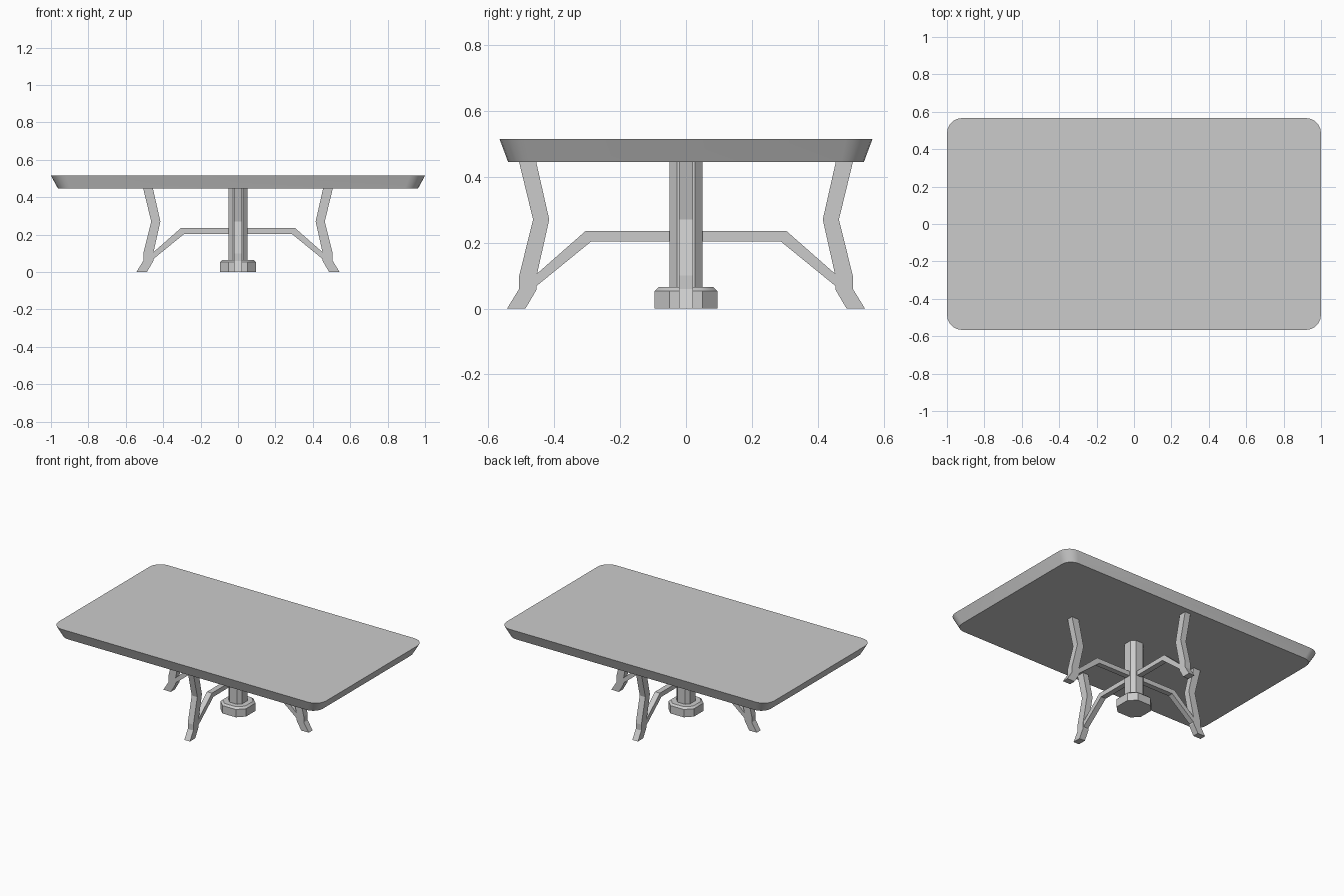
import bpy, bmesh, math

if "Cube" in bpy.data.objects:
    bpy.data.objects.remove(bpy.data.objects["Cube"])


def loft(name, rings, smooth=True):
    """Closed solid through a stack of rings with equal point counts."""
    bm = bmesh.new()
    vs = [[bm.verts.new(p) for p in r] for r in rings]
    n = len(vs[0])
    for a, b in zip(vs, vs[1:]):
        for i in range(n):
            j = (i + 1) % n
            bm.faces.new((a[i], a[j], b[j], b[i]))
    bm.faces.new(vs[0][::-1])
    bm.faces.new(vs[-1])
    bmesh.ops.recalc_face_normals(bm, faces=bm.faces)
    me = bpy.data.meshes.new(name)
    bm.to_mesh(me)
    bm.free()
    ob = bpy.data.objects.new(name, me)
    bpy.context.collection.objects.link(ob)
    if smooth:
        bpy.ops.object.select_all(action='DESELECT')
        ob.select_set(True)
        bpy.context.view_layer.objects.active = ob
        bpy.ops.object.shade_smooth_by_angle(angle=math.radians(35))
    return ob


def rounded_rect(hx, hy, r, z, seg=5):
    pts = []
    for k, (sx, sy) in enumerate([(1, 1), (-1, 1), (-1, -1), (1, -1)]):
        for i in range(seg + 1):
            a = math.pi / 2 * (k + i / seg)
            pts.append((sx * (hx - r) + r * math.cos(a),
                        sy * (hy - r) + r * math.sin(a), z))
    return pts


def slab(name, profile, width, turn):
    """Side profile (radius, z) given thickness and turned about z."""
    rings = [[(x, y, z) for x, z in profile] for y in (-width / 2, width / 2)]
    ob = loft(name, rings, smooth=False)
    ob.rotation_euler.z = turn
    return ob


# table top with inward sloping rim
loft("table_top", [rounded_rect(0.962, 0.54, 0.07, 0.445),
                   rounded_rect(1.0, 0.566, 0.08, 0.515)])

# central column and its octagonal foot
loft("column", [rounded_rect(0.05, 0.05, 0.022, z, 1) for z in (0.03, 0.447)])
loft("column_foot", [rounded_rect(0.095, 0.095, 0.045, 0, 1),
                     rounded_rect(0.095, 0.095, 0.045, 0.053, 1),
                     rounded_rect(0.083, 0.083, 0.04, 0.065, 1)])

# four kinked legs, each with a bent brace to the column
leg = [(0.487, 0), (0.543, 0), (0.506, 0.06), (0.506, 0.1), (0.464, 0.27),
       (0.507, 0.447), (0.455, 0.447), (0.415, 0.27), (0.453, 0.1), (0.453, 0.058)]
brace = [(0, 0.204), (0.287, 0.204), (0.47, 0.055), (0.47, 0.09),
         (0.305, 0.235), (0, 0.235)]
for i, side in enumerate(("right", "back", "left", "front")):
    slab(side + "_leg", leg, 0.042, i * math.pi / 2)
    slab(side + "_brace", brace, 0.036, i * math.pi / 2)
